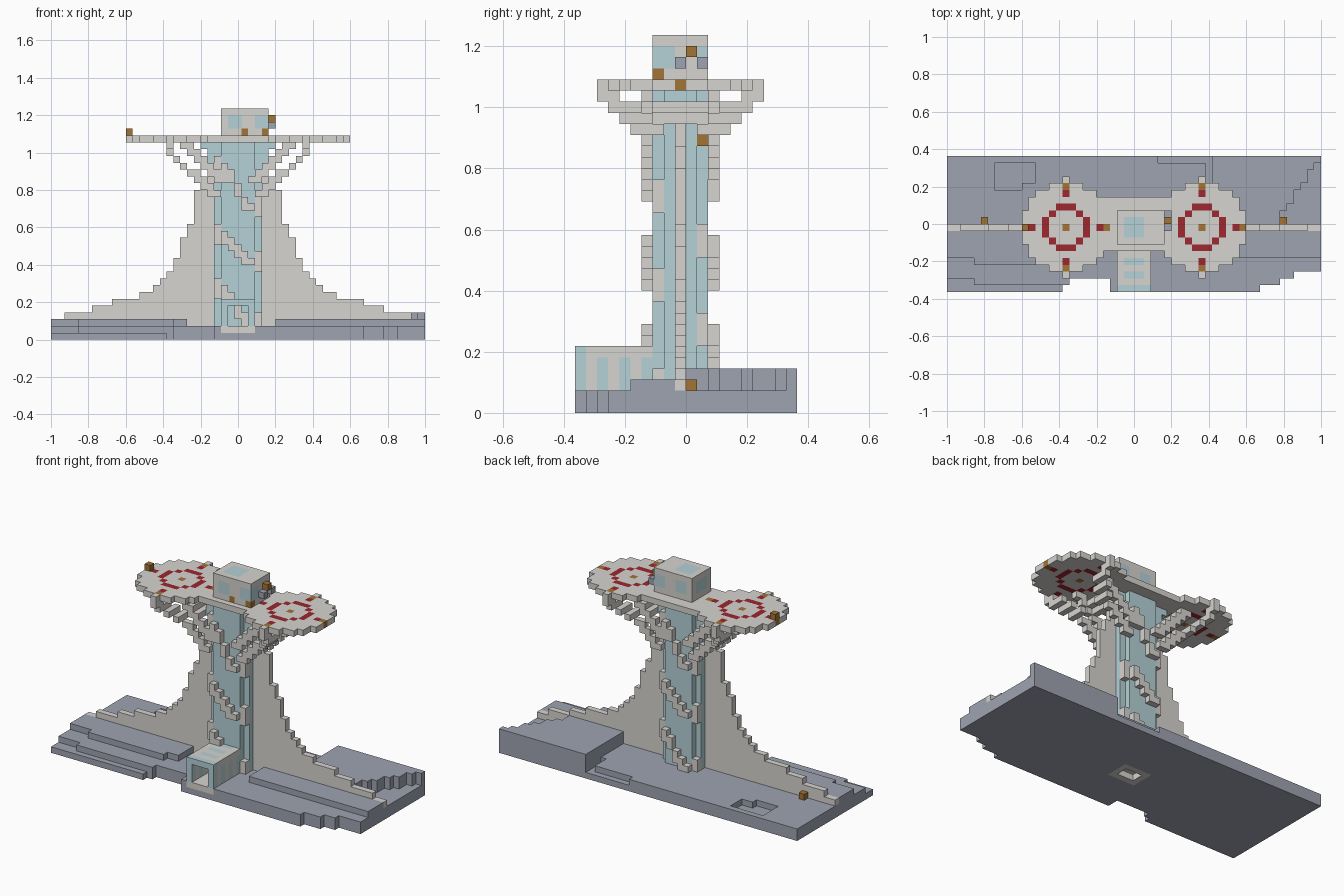
import bpy

cube = bpy.data.objects.get("Cube")
if cube:
    bpy.data.objects.remove(cube, do_unlink=True)

UNIT = 2 / 55                 # edge of one block
MID_X, MID_Y = 27, 9          # block column of the tower axis

COLOURS = {
    "concrete": (0.68, 0.66, 0.63),
    "slate": (0.345, 0.37, 0.44),
    "pale_glass": (0.46, 0.64, 0.68),
    "marking_red": (0.34, 0.02, 0.03),
    "lamp_brown": (0.36, 0.175, 0.036),
}
NAMES = list(COLOURS)
MATS = []
for name, rgb in COLOURS.items():
    m = bpy.data.materials.new(name)
    m.use_nodes = True
    m.diffuse_color = (*rgb, 1)
    m.node_tree.nodes["Principled BSDF"].inputs["Base Color"].default_value = (*rgb, 1)
    m.node_tree.nodes["Principled BSDF"].inputs["Roughness"].default_value = 0.8
    MATS.append(m)

grid = {}                     # block position -> (part, colour)


def put(part, colour, x, y, z):
    grid[(x, y, z)] = (part, colour)


def fill(part, colour, xs, ys, zs):
    """Solid box of blocks, each range inclusive."""
    for x in range(xs[0], xs[1] + 1):
        for y in range(ys[0], ys[1] + 1):
            for z in range(zs[0], zs[1] + 1):
                put(part, colour, x, y, z)


# Terraced rock base
def ground_height(x, y):
    if y <= 2 and x >= 46 + (y > 0) * 3 + (y > 1) * 2:
        return 0              # cut front corner
    if y <= 1 and 17 + y <= x <= 23:
        return 0              # notch beside the entrance
    if y > 9:
        if 7 <= x <= 12 and 15 <= y <= 18 and not (x > 10 and y < 16):
            return 1          # small pit
        if 39 <= x <= 48 + (y - 10) * 0.7:
            return 4
        if y == 19 and 31 <= x < 39 or x == 38 and y >= 16:
            return 1          # gully at the rear edge
        return 2
    if y >= 5 and (x <= 19 or x >= 33):
        return 3
    if y == 4 and 4 <= x <= 17:
        return 3
    if y <= 1 and x < 18:
        return 1 + y if x > 3 else 1
    return 2


for x in range(55):
    for y in range(20):
        h = ground_height(x, y)
        if h:
            fill("rock_base", "slate", (x, x), (y, y), (0, h - 1))

# Shallow concrete socket under the tower
fill("tower_footing", "concrete", (25, 29), (7, 10), (0, 1))
for x in (26, 27, 28):
    for y in (8, 9):
        del grid[(x, y, 0)]

# Buttress wall curving up to the tower
HALF_WIDTHS = [27, 25, 21, 18, 14, 12, 11, 10, 9, 9, 8, 8, 8,
               7, 7, 6, 6, 6, 6, 6, 5, 5, 4, 4]
for z, w in enumerate(HALF_WIDTHS, start=2):
    fill("buttress_wall", "concrete", (MID_X - w, MID_X + w), (MID_Y, MID_Y), (z, z))

# Glazed tower shaft with notched corners and a flared head
fill("tower_shaft", "pale_glass", (24, 30), (8, 10), (2, 28))
fill("tower_shaft", "pale_glass", (25, 29), (7, 11), (2, 28))
for z, w in ((26, 4), (27, 4), (28, 5)):
    fill("tower_shaft", "pale_glass", (MID_X - w, MID_X + w), (8, 10), (z, z))

# Diagonal braces winding round the shaft, front and back
for low, high in ((2, 7), (11, 15), (19, 25)):
    for side in (-1, 1):
        for dx in range(-2, 3):
            z = round(high - (dx + 2) / 4 * (high - low))
            for dz in (0, -1):
                put("shaft_brace", "concrete", MID_X - side * dx, MID_Y + 3 * side,
                    max(low, z + dz))
        for dx, z in ((-3, high), (3, low)):
            for dz in (-1, 0, 1):
                put("shaft_brace", "concrete", MID_X - side * dx, MID_Y + 2 * side,
                    max(2, z + dz))

# Stepped arms carrying the pads, mirrored to all four corners
for sx in (-1, 1):
    for sy in (-1, 1):
        def arm(dx, dy, z):
            put("pad_arm", "concrete", MID_X + sx * dx, MID_Y + sy * dy, z)
        for i in range(8):
            dx, dy, z = min(10, 11 - i), max(3, 7 - i), 28 - i
            arm(dx, dy, z)
            if dy > 3:
                arm(dx, dy - 1, z)
                if i:
                    arm(dx, dy - 2, z)
            else:
                arm(dx - 1, dy, z)
        for i in range(6):
            arm(8 - i, 3, 28 - i)
            arm(7 - i, 3, 28 - i)
        for dx, z in ((6, 27), (5, 26)):
            for dy in range(3):
                arm(dx, dy, z)

# Landing deck: bridge and two round pads with painted rings
fill("deck_bridge", "concrete", (22, 32), (6, 13), (29, 29))
for centre in (MID_X - 10, MID_X + 10):
    for dx in range(-7, 8):
        for dy in range(-7, 8):
            a, b = abs(dx), abs(dy)
            if dx * dx + dy * dy > 42 and not (a == 0 and b == 7):
                continue
            colour = "concrete"
            if (max(a, b) == 3 and min(a, b) <= 1) or (a, b) == (2, 2):
                colour = "marking_red"
            if min(a, b) == 0:
                colour = {5: "marking_red", 6: "lamp_brown",
                          0: "lamp_brown"}.get(max(a, b), colour)
            put("landing_pad", colour, centre + dx, MID_Y + dy, 29)

# Control cabin with window patches
fill("control_cabin", "concrete", (25, 31), (7, 11), (30, 33))
fill("control_cabin", "pale_glass", (26, 28), (8, 10), (33, 33))
for y in (7, 11):
    fill("control_cabin", "pale_glass", (26, 27), (y, y), (31, 32))
    fill("control_cabin", "pale_glass", (30, 31), (y, y), (31, 32))
fill("control_cabin", "pale_glass", (31, 31), (7, 8), (31, 32))
fill("control_cabin", "pale_glass", (25, 25), (8, 10), (31, 32))
for x in (28, 31):
    put("control_cabin", "lamp_brown", x, 7, 30)
for y in (9, 11):
    put("cabin_vent", "slate", 32, y, 31)

# Entrance tunnel, open at the front, ribbed with glass
fill("entrance_floor", "concrete", (25, 29), (0, 6), (1, 1))
for y in range(7):
    band = "concrete" if y % 2 else "pale_glass"
    for x in range(25, 30):
        for z in range(2, 6):
            if x in (25, 29) or z == 5:
                corner = x in (25, 29) and z == 5 and y > 0
                put("entrance_tunnel", "concrete" if corner else band, x, y, z)

# Lamps
for pos in ((11, 9, 30), (32, 10, 32), (5, 10, 2), (49, 10, 2), (30, 11, 24)):
    put("lamp", "lamp_brown", *pos)

# Turn the blocks into one mesh per part, keeping only exposed faces
SIDES = []
for axis in range(3):
    for sign in (0, 1):
        u, v = (axis + 1) % 3, (axis + 2) % 3
        ring = []
        for a, b in ((0, 0), (1, 0), (1, 1), (0, 1)):
            c = [0, 0, 0]
            c[axis], c[u], c[v] = sign, a, b
            ring.append(tuple(c))
        step = [0, 0, 0]
        step[axis] = 1 if sign else -1
        SIDES.append((step, ring if sign else ring[::-1]))

for part in sorted({p for p, _ in grid.values()}):
    verts, faces, slots = {}, [], []
    for pos, (owner, colour) in grid.items():
        if owner != part:
            continue
        for step, ring in SIDES:
            if tuple(p + s for p, s in zip(pos, step)) in grid:
                continue
            corners = [tuple(p + c for p, c in zip(pos, k)) for k in ring]
            faces.append([verts.setdefault(k, len(verts)) for k in corners])
            slots.append(NAMES.index(colour))
    mesh = bpy.data.meshes.new(part)
    mesh.from_pydata([((x - 27.5) * UNIT, (y - 10) * UNIT, z * UNIT)
                      for x, y, z in verts], [], faces)
    used = sorted(set(slots))
    for s in used:
        mesh.materials.append(MATS[s])
    for poly, s in zip(mesh.polygons, slots):
        poly.material_index = used.index(s)
    mesh.update()
    obj = bpy.data.objects.new(part, mesh)
    bpy.context.scene.collection.objects.link(obj)
